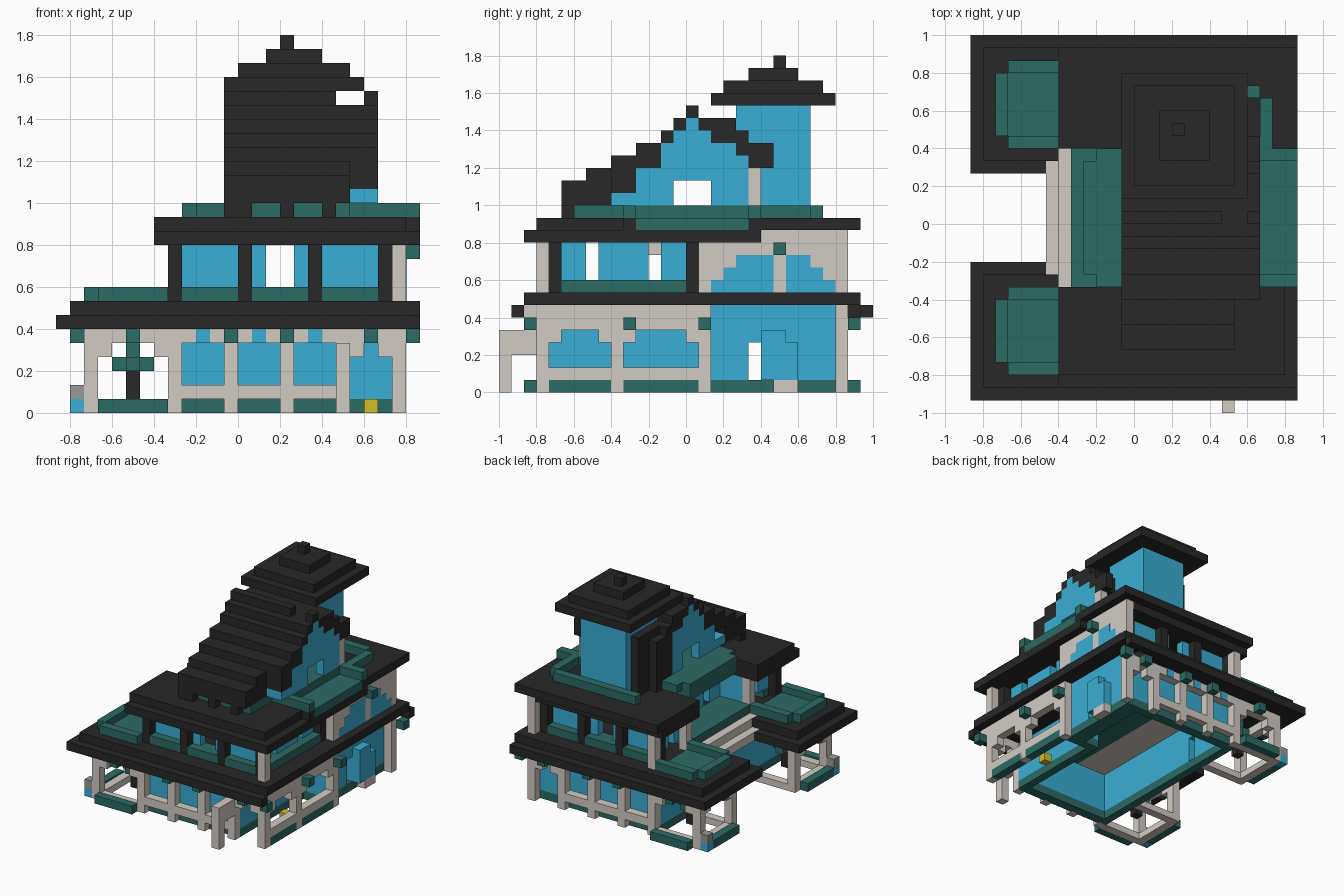
import bpy
import bmesh
from mathutils import Matrix, Vector

default_cube = bpy.data.objects.get("Cube")
if default_cube:
    bpy.data.objects.remove(default_cube, do_unlink=True)

UNIT = 1 / 15  # edge length of one building block


def make_material(name, red, green, blue):
    material = bpy.data.materials.new(name)
    material.use_nodes = True
    material.diffuse_color = (red, green, blue, 1)
    shader = material.node_tree.nodes["Principled BSDF"]
    shader.inputs["Base Color"].default_value = (red, green, blue, 1)
    shader.inputs["Roughness"].default_value = 1
    return material


charcoal = make_material("charcoal roof", .021, .021, .021)
teal = make_material("teal trim", .024, .145, .13)
sky = make_material("sky blue wall", .042, .42, .66)
stone = make_material("pale stone", .65, .6, .55)
grey = make_material("mid grey stone", .32, .32, .32)
yellow = make_material("yellow block", .66, .52, .022)


def box(west, east, front, back, bottom, top):
    return Vector((west, front, bottom)), Vector((east, back, top))


def flipped(low, high):
    """Copy of a box reflected from the front half to the back half."""
    return Vector((low.x, 1 - high.y, low.z)), Vector((high.x, 1 - low.y, high.z))


def part(name, material, boxes, both_ends=False):
    """Join blocks into one object; both_ends repeats them at the back."""
    if both_ends:
        boxes = boxes + [flipped(*block) for block in boxes]
    mesh = bmesh.new()
    for low, high in boxes:
        middle, size = (low + high) / 2 * UNIT, (high - low) * UNIT
        place = Matrix.Translation(middle) @ Matrix.Diagonal(size.to_4d())
        bmesh.ops.create_cube(mesh, size=1, matrix=place)
    data = bpy.data.meshes.new(name)
    mesh.to_mesh(data)
    mesh.free()
    data.materials.append(material)
    item = bpy.data.objects.new(name, data)
    bpy.context.scene.collection.objects.link(item)


# Ground floor: front and back arcades
columns, bays = (-5, -1, 3, 7, 11), (-4, 0, 4)
part("arcade_columns", stone, [box(x, x + 1, -12, -11, 0, 6) for x in columns], both_ends=True)
part("arcade_beams", stone, [
    box(-11, 11, -12, -11, 5, 6), box(-4, 7, -12, -11, 1, 2),
    box(8, 9, -12, -11, 4, 5), box(10, 11, -12, -11, 4, 5)], both_ends=True)
part("arcade_windows", sky, [box(-5, 8, -11, -10, 1, 6)], both_ends=True)
part("arcade_window_tips", sky,
     [box(x + 1, x + 2, -12.1, -12, 5, 6) for x in bays], both_ends=True)
part("arcade_base", teal, [box(-5, 8, -11.2, -10, 0, 1)], both_ends=True)
part("arcade_brackets", teal,
     [box(x, x + 1, -13, -12, 5, 6) for x in (-8, -1, 3, 9)], both_ends=True)
part("back_bay_window", sky, [box(8, 11, 11, 12, 1, 6)])

# Ground floor: inner walls, open underneath, with a passage running through
part("inner_walls", sky, [
    box(-5, -4, -10, 5, 1, 6), box(-5, -4, 6, 11, 1, 6), box(-5, -4, 5, 6, 4, 6),
    box(7, 8, -10, 2, 1, 6), box(8, 11, 1, 2, 1, 7)])
part("right_wall", sky, [
    box(10, 11, 2, 5, 1, 7), box(10, 11, 6, 12, 1, 7), box(10, 11, 5, 6, 4, 7),
    box(11, 12, 6, 8, 1, 5), box(11, 12, 8, 9, 1, 4)])
part("right_doorstep", stone, [box(11, 12, 7, 9, 0, 1)])
part("inner_ceiling", teal, [box(0, 7, -10, 11, 5.8, 6), box(7, 10, 2, 11, 5.8, 6)])
part("inner_ceiling_edge", stone, [box(-4, 0, -10, 11, 5.8, 6)])
part("wall_base", teal, [
    box(-5, -4, -10, 11, 0, 1), box(7, 8, -10, 2, 0, 1),
    box(7, 11, 1, 2, 0, 1), box(9, 11, 2, 12, 0, 1), box(8, 9, 11, 12, 0, 1)])

# Right front porch
part("porch_columns", stone, [box(11, 12, y, y + 1, 0, 6) for y in (-12, -6, 1, 12)])
part("porch_beams", stone, [
    box(11, 12, -11, 1, 5, 6), box(11, 12, -11, 1, 1, 2),
    box(11, 12, -13, 2, 6, 7), box(11, 12, 12, 13, 6, 7)])
part("porch_arch_corners", stone,
     [box(11, 12, y, y + 1, 4, 5) for y in (-11, -7, -5, 0)])
part("porch_base", teal, [box(11, 12, -11, 1, 0, 1)])
part("porch_brackets", teal, [box(12, 13, y, y + 1, 5, 6) for y in (-13, -5, 1, 13)])
part("porch_block", yellow, [box(9, 10, -5, -4, 0, 1)])
part("front_pier", stone, [box(7, 8, -15, -14, 0, 5), box(7, 8, -14, -12, 3, 5)])

# Left pavilions, front and back
part("pavilion_frame", stone, [
    box(-11, -10, -12, -11, 0, 6), box(-11, -10, -6, -5, 0, 6),
    box(-11, -10, -11, -6, 5, 6), box(-10, -5, -6, -5, 5, 6),
    box(-10, -9, -12, -11, 4, 5), box(-6, -5, -12, -11, 4, 5),
    box(-11, -10, -11, -10, 4, 5), box(-11, -10, -7, -6, 4, 5)], both_ends=True)
part("pavilion_paving", stone, [
    box(-10, -5, -12, -11, 0, .8), box(-10, -5, -6, -5, 0, .8),
    box(-11, -10, -11, -6, 0, .8)], both_ends=True)
part("pavilion_kerbs", teal, [
    box(-10, -5, -13, -12, 0, 1), box(-12, -11, -11, -6, 0, 1),
    box(-12, -11, -9, -8, 5, 6)], both_ends=True)
part("pavilion_corner_blocks", sky, [box(-12, -11, -12, -11, 0, 1)], both_ends=True)
part("pavilion_corner_caps", grey, [box(-12, -11, -12, -11, 1, 2)], both_ends=True)
part("hanging_lamp", charcoal, [box(-8, -7, -9, -8, 1, 3)], both_ends=True)
part("hanging_lamp_bracket", teal, [
    box(-9, -6, -9, -8, 3, 4), box(-8, -7, -10, -7, 3, 4),
    box(-8, -7, -9, -8, 4, 6)], both_ends=True)

# Lower roof, notched on the left
part("lower_roof_eaves", charcoal, [
    box(-13, -7, -14, -3, 6, 7), box(-7, 13, -14, -13, 6, 7)], both_ends=True)
part("lower_roof_core", charcoal, [
    box(-6, 10, -13, 14, 6, 7), box(-7, -6, -13, -4, 6, 7),
    box(-7, -6, 5, 14, 6, 7), box(-5, 13, -13, 14, 7, 8)])
part("lower_roof_top", charcoal, [
    box(-12, -6, -13, -4, 7, 8), box(-6, -5, -13, -5, 7, 8)], both_ends=True)
part("notch_steps", stone, [box(-7, -6, -4, 5, 6, 7), box(-6, -5, -5, 6, 7, 8)])

# Railed terraces on the lower roof
part("terraces", teal, [
    box(-10, -5, -11, -6, 8, 8.2), box(-11, -10, -11, -6, 8, 9),
    box(-10, -5, -12, -11, 8, 9), box(-10, -5, -6, -5, 8, 9)], both_ends=True)
part("notch_terrace", teal, [box(-5, -1, -5, 6, 8, 9)])

# Upper storey
part("upper_posts", charcoal,
     [box(x, x + 1, -11, -10, 8, 12) for x in (-5, 0, 5, 10)], both_ends=True)
part("upper_side_post", charcoal, [box(10, 11, 0, 1, 8, 12)])
part("upper_sills", teal,
     [box(x, x + 4, -11, -9, 8, 9) for x in (-4, 1, 6)], both_ends=True)
part("upper_side_sill", teal, [box(9, 11, -10, 0, 8, 9)])
part("upper_windows", sky, [
    box(-4, 2, -10, -9, 9, 12), box(4, 10, -10, -9, 9, 12),
    box(-4, -3, -9, -8, 9, 12), box(-4, -3, -7, -5, 9, 12),
    box(-3, 0, -6, -5, 9, 12), box(-1, 0, -5, -3, 9, 12),
    box(-1, 0, -2, .5, 9, 12)], both_ends=True)
part("upper_lintel", stone, [box(-1, 0, -3, -2, 11, 12)], both_ends=True)
part("upper_side_windows", sky, [
    box(9, 10, y, y + length, 9, 12) for y, length in ((-9, 1), (-7, 4), (-2, 2))])
part("upper_corner_columns", stone, [
    box(11, 12, -12, -11, 8, 12), box(-5, -4, -6, -5, 8, 12)], both_ends=True)
part("upper_back_column", stone, [box(-5, -4, 12, 13, 8, 12)])
part("upper_right_wall", stone, [box(11, 12, 1, 13, 8, 12), box(11, 12, 6, 13, 12, 13)])
part("upper_arch_panes", sky, [
    pane
    for step in range(3)
    for pane in (box(11.9, 12.03, 2 + step, 7, 8 + step, 9 + step),
                 box(11.9, 12.03, 8, 12 - step, 8 + step, 9 + step))])
part("upper_arch_bracket", teal, [box(12, 13, 7, 8, 11, 12)])

# Upper roof and balconies
part("upper_roof", charcoal, [
    box(-6, 13, -13, -5, 12, 13), box(-1, 13, -5, 6, 12, 13),
    box(-6, 11, 6, 13, 12, 13), box(-6, 12, -12, -5, 13, 14),
    box(-1, 10, -5, 6, 13, 14), box(10, 13, -5, -4, 13, 14),
    box(10, 13, 5, 6, 13, 14), box(-6, 13, 6, 14, 13, 14)])
part("balconies", teal, [
    box(10, 13, -4, 5, 13, 14), box(-4, -1, -4, 5, 13, 14),
    box(10, 13, -5, -4, 14, 15), box(10, 13, 5, 6, 14, 15),
    box(-3, 10, -5, 6, 14, 15), box(-4, -3, -4, 5, 14, 15)])
part("roof_kerbs", teal, [
    box(0, 8, -9, -5, 14, 15), box(10, 11, 6, 10, 14, 15), box(-1, 10, 10, 11, 14, 15)])

# Stepped gable roof: (front edge, back edge, top) of each tread
treads = [(-10, -8, 17), (-8, -6, 18), (-6, -4, 19), (-4, -2, 20), (-2, -1, 21),
          (-1, 0, 22), (1, 2, 22), (2, 4, 22)]
roof, gables = [], []
for front, back, top in treads:
    thickness = 2 if top < 21 or front == 2 else 1
    roof.append(box(-1, 8 if front < -6 else 10, front, back, top - thickness, top))
    if front >= -4:
        bottom = 17 if -1 <= front < 2 else 15
        gables += [box(x, x + 1, front, back, bottom, top - thickness) for x in (-1, 9)]
roof += [box(-1, 7, 0, 1, 22, 23), box(9, 10, 0, 1, 22, 23), box(0, 9, 0, 1, 21, 22)]
roof += [box(-1, 8, -8, -6, 15, 16), box(7, 10, -6, -4, 16, 17)]
roof += [box(x, x + 1, -10, -9, 14, 15) for x in (-1, 0, 3, 6)]
part("gable_roof", charcoal, roof)
part("gable_walls", sky, gables + [
    box(-1, 0, 0, 1, 17, 22), box(9, 10, 0, 1, 17, 22),
    box(-1, 10, -6, -4, 15, 16), box(9, 10, 4, 5, 15, 19)])
part("back_bargeboards", charcoal, [
    box(7, 10, 4, 5, 19, 21), box(9, 10, 5, 7, 18, 20),
    box(-1, 1, 4, 5, 15, 21), box(-1, 0, 5, 7, 14, 20), box(0, 1, 5, 9, 14, 21)])
part("gable_post", stone, [box(9, 10, 5, 6, 15, 18)])

# Tower with a tiered cap
part("tower", sky, [box(1, 7, 4, 10, 14, 23)])
part("tower_roof", charcoal, [
    box(4 - reach, 4 + reach, 7 - reach, 7 + reach, level, level + 1)
    for level, reach in ((23, 5), (24, 4), (25, 2))])
part("tower_finial", charcoal, [box(3, 4, 7, 8, 26, 27)])
